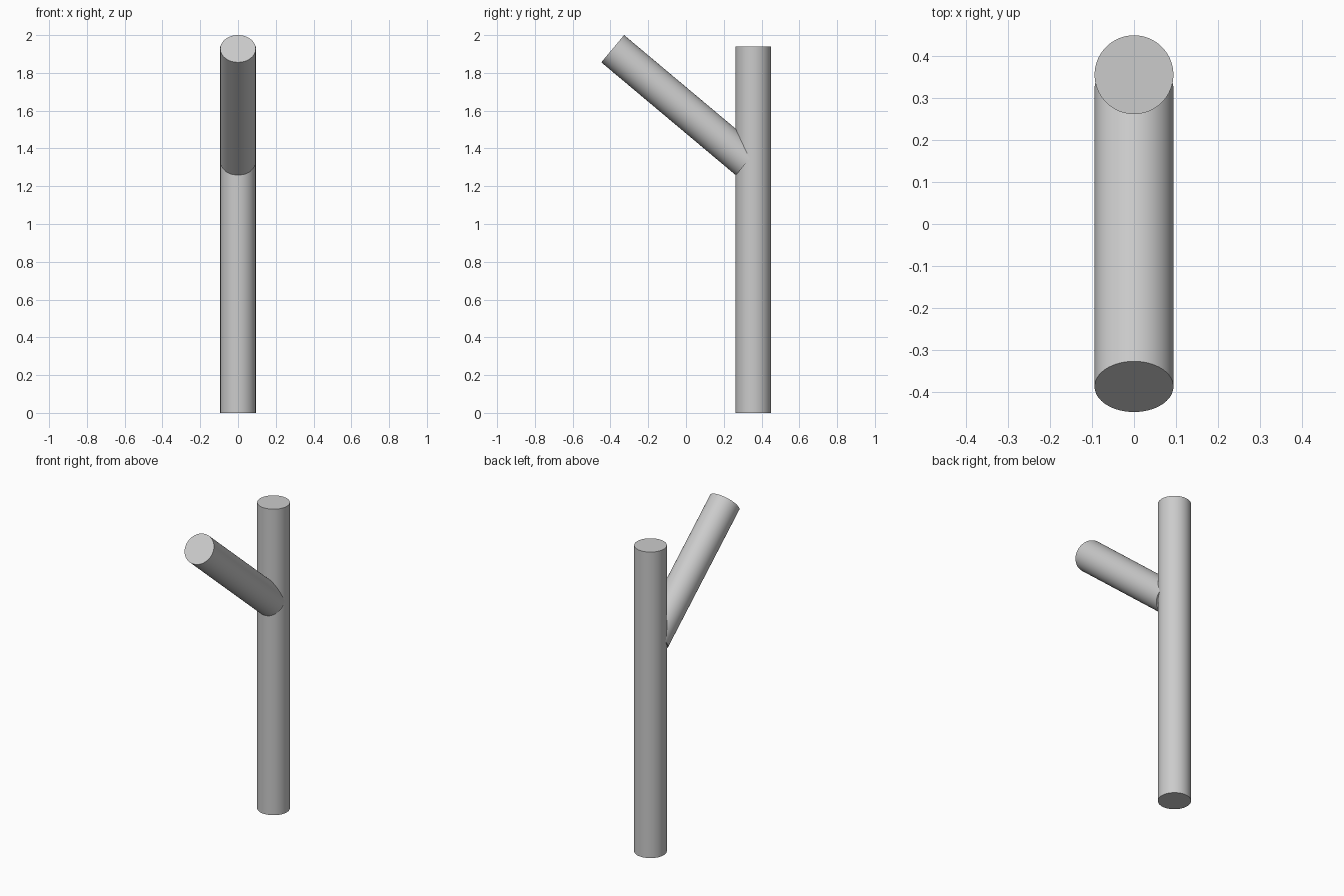
import bpy
import math
from mathutils import Vector

cube = bpy.data.objects.get("Cube")
if cube:
    bpy.data.objects.remove(cube, do_unlink=True)

# Single grey finish
grey = bpy.data.materials.new("light_grey")
grey.use_nodes = True
colour = (0.6, 0.6, 0.6, 1.0)
grey.diffuse_color = colour
grey.node_tree.nodes["Principled BSDF"].inputs["Base Color"].default_value = colour

RADIUS = 0.094


def rod(name, start, end):
    """Capped round bar between two points."""
    start, end = Vector(start), Vector(end)
    axis = end - start
    bpy.ops.mesh.primitive_cylinder_add(
        vertices=64, radius=RADIUS, depth=axis.length,
        location=(start + end) / 2,
        rotation=axis.to_track_quat("Z", "Y").to_euler())
    obj = bpy.context.object
    obj.name = name
    obj.data.materials.append(grey)
    bpy.ops.object.shade_smooth_by_angle(angle=math.radians(30))
    return obj


# Upright post at the back
rod("post", (0, 0.356, 0), (0, 0.356, 1.94))

# Branch rising forward at 40 degrees, its foot buried in the post
tip = Vector((0, -0.388, 1.928))
slope = math.radians(40)
direction = Vector((0, math.cos(slope), -math.sin(slope)))
rod("branch", tip + direction * 0.93, tip)
